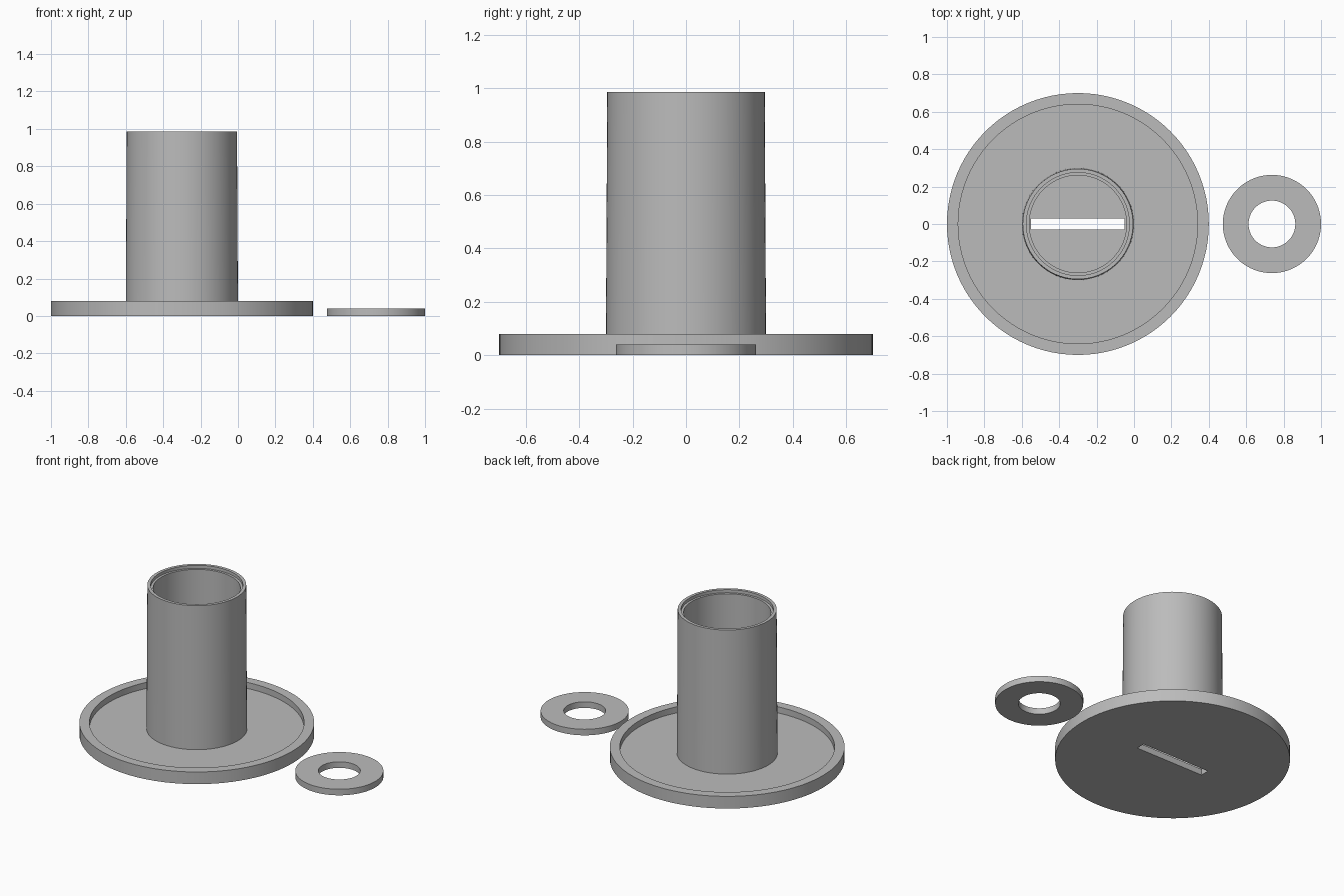
import bpy
import bmesh
import math

SEGMENTS = 96
AXIS_X = -0.3

cube = bpy.data.objects.get("Cube")
if cube:
    bpy.data.objects.remove(cube, do_unlink=True)

grey = bpy.data.materials.new("plain_grey")
grey.use_nodes = True
colour = (0.5, 0.5, 0.5, 1)
grey.diffuse_color = colour
grey.node_tree.nodes["Principled BSDF"].inputs["Base Color"].default_value = colour


def lathe(name, profile, x, closed=False):
    """Spin a (radius, height) profile about a vertical axis at x."""
    bm = bmesh.new()
    verts = [bm.verts.new((r, 0, z)) for r, z in profile]
    pairs = list(zip(verts, verts[1:]))
    if closed:
        pairs.append((verts[-1], verts[0]))
    edges = [bm.edges.new(p) for p in pairs]
    bmesh.ops.spin(bm, geom=verts + edges, cent=(0, 0, 0), axis=(0, 0, 1),
                   angle=math.tau, steps=SEGMENTS, use_duplicate=False)
    bmesh.ops.remove_doubles(bm, verts=bm.verts, dist=0.0001)
    bmesh.ops.recalc_face_normals(bm, faces=bm.faces)
    mesh = bpy.data.meshes.new(name)
    bm.to_mesh(mesh)
    bm.free()
    mesh.materials.append(grey)
    obj = bpy.data.objects.new(name, mesh)
    obj.location.x = x
    bpy.context.collection.objects.link(obj)
    return obj


# Round base plate with a raised rim around a recessed floor
base = lathe("base_plate", [(0, 0), (0.7, 0), (0.7, 0.08), (0.64, 0.08),
                            (0.64, 0.04), (0, 0.04)], AXIS_X)

# Slightly tapered tube, open at the foot, with a stepped seat inside the top
tube = lathe("tube", [(0.3, 0.04), (0.295, 0.985), (0.275, 0.985),
                      (0.275, 0.965), (0.26, 0.965), (0.26, 0.04)], AXIS_X)

# Loose flat ring beside the base
ring = lathe("flat_ring", [(0.125, 0), (0.2625, 0), (0.2625, 0.04),
                           (0.125, 0.04)], 0.7375, closed=True)

# Slot through the floor of the tube
bpy.ops.mesh.primitive_cube_add(size=1, location=(AXIS_X, 0, 0.02))
cutter = bpy.context.object
cutter.name = "slot_cutter"
cutter.scale = (0.5, 0.06, 0.2)
cutter.hide_render = True
cutter.data.materials.append(grey)
slot = base.modifiers.new("slot", "BOOLEAN")
slot.operation = "DIFFERENCE"
slot.solver = "EXACT"
slot.object = cutter
bpy.ops.object.select_all(action="DESELECT")
bpy.context.view_layer.objects.active = base
base.select_set(True)
bpy.ops.object.modifier_apply(modifier=slot.name)
bpy.data.objects.remove(cutter, do_unlink=True)

# Smooth round walls with sharp rims
for part in (base, tube, ring):
    part.select_set(True)
bpy.ops.object.shade_smooth_by_angle(angle=math.radians(30))
